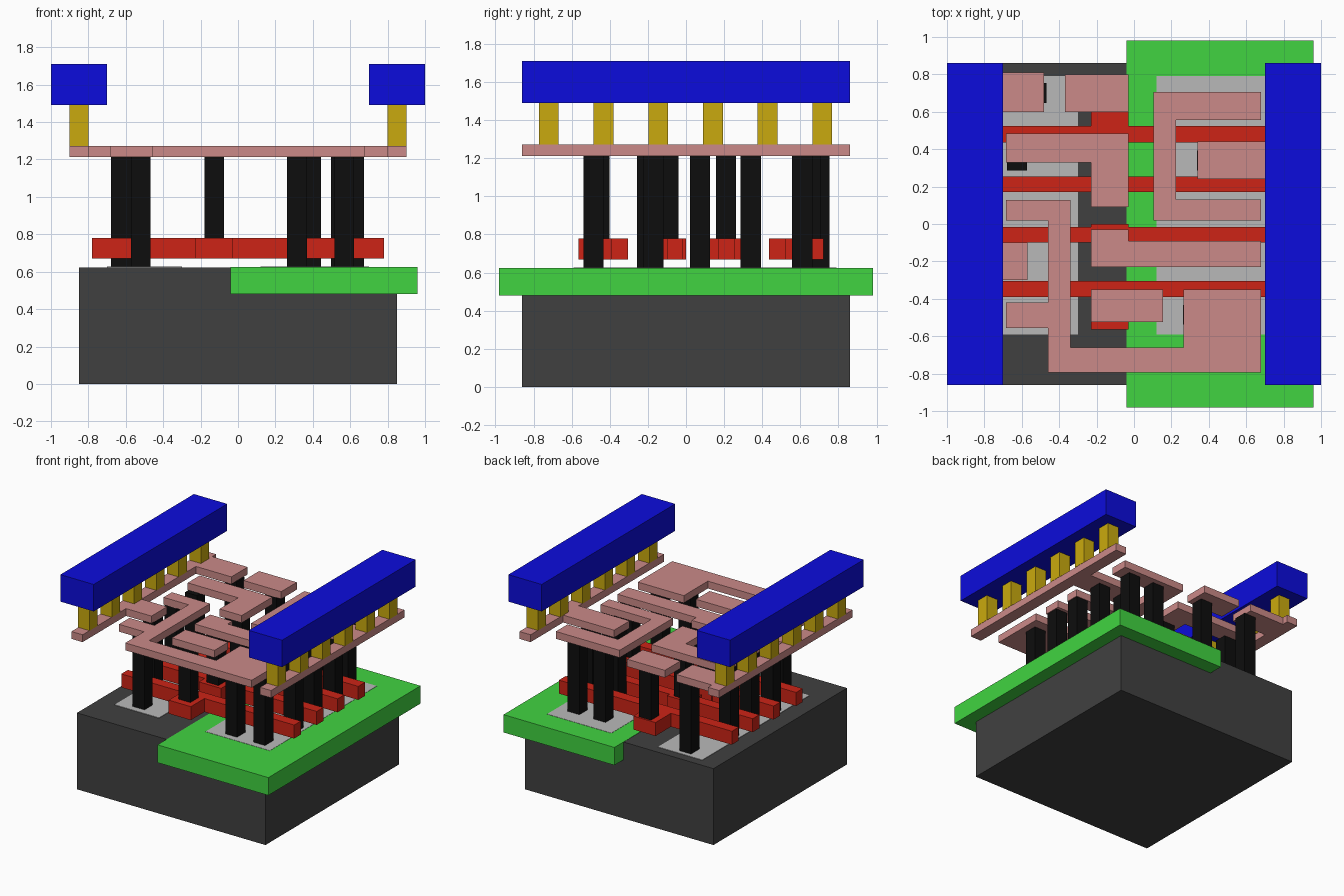
import bpy, bmesh


def material(name, r, g, b):
    # 8-bit display colour converted to linear
    m = bpy.data.materials.new(name)
    m.diffuse_color = [((c / 255 + 0.055) / 1.055) ** 2.4 for c in (r, g, b)] + [1]
    return m


SUBSTRATE = material("dark_grey", 64, 64, 64)
WELL = material("green", 65, 212, 65)
DIFFUSION = material("light_grey", 185, 185, 185)
POLY = material("red", 205, 36, 22)
CONTACT = material("black", 13, 13, 13)
METAL = material("pink", 203, 138, 136)
VIA = material("yellow", 202, 170, 14)
RAIL = material("blue", 12, 12, 220)


def prism(name, outline, z0, z1, mat):
    """Extrude a flat outline from z0 up to z1."""
    bm = bmesh.new()
    face = bm.faces.new([bm.verts.new((x, y, z0)) for x, y in outline])
    new = bmesh.ops.extrude_face_region(bm, geom=[face])["geom"]
    top = [v for v in new if isinstance(v, bmesh.types.BMVert)]
    bmesh.ops.translate(bm, verts=top, vec=(0, 0, z1 - z0))
    bmesh.ops.recalc_face_normals(bm, faces=bm.faces)
    mesh = bpy.data.meshes.new(name)
    bm.to_mesh(mesh)
    bm.free()
    mesh.materials.append(mat)
    ob = bpy.data.objects.new(name, mesh)
    bpy.context.collection.objects.link(ob)
    return ob


def box(name, x0, x1, y0, y1, z0, z1, mat):
    return prism(name, [(x0, y0), (x1, y0), (x1, y1), (x0, y1)], z0, z1, mat)


def column(name, x, y, z0, z1, mat, w=0.106):
    return box(name, x - w / 2, x + w / 2, y - w / 2, y + w / 2, z0, z1, mat)


# Substrate, well and the two diffusion regions (tops nearly flush)
box("substrate", -0.85, 0.85, -0.86, 0.86, 0, 0.623, SUBSTRATE)
box("well", -0.04, 0.96, -0.98, 0.98, 0.48, 0.625, WELL)
box("diffusion_left", -0.70, -0.30, -0.59, 0.79, 0.55, 0.627, DIFFUSION)
box("diffusion_right", 0.12, 0.70, -0.59, 0.79, 0.55, 0.627, DIFFUSION)

# Gate strips, each with a square landing pad
for y0, y1, p0, p1 in [(-0.39, -0.305, -0.565, -0.305), (-0.10, -0.015, -0.175, 0.0),
                       (0.17, 0.255, 0.125, 0.288), (0.435, 0.523, 0.435, 0.722)]:
    outline = [(-0.78, y0), (-0.23, y0), (-0.23, p0), (-0.03, p0), (-0.03, y0), (0.78, y0),
               (0.78, y1), (-0.03, y1), (-0.03, p1), (-0.23, p1), (-0.23, y1), (-0.78, y1)]
    outline = [p for i, p in enumerate(outline) if p != outline[i - 1]]
    # drop points lying on a straight edge where the pad is flush with the strip
    if p0 == y0:
        outline = [p for p in outline if not (p[1] == y0 and abs(p[0]) < 0.5)]
    if p1 == y1:
        outline = [p for p in outline if not (p[1] == y1 and abs(p[0]) < 0.5)]
    prism("gate", outline, 0.67, 0.78, POLY)

# Contacts down to the diffusion, then contacts down to the gate pads
for x, y in [(-0.52, 0.70), (-0.625, 0.34), (-0.625, 0.073), (-0.625, -0.205), (-0.52, -0.485),
             (0.315, 0.61), (0.55, 0.61), (0.39, 0.34), (0.62, 0.34), (0.62, 0.073),
             (0.62, -0.17), (0.315, -0.485), (0.568, -0.485)]:
    column("contact", x, y, 0.62, 1.215, CONTACT)
for y in (-0.455, -0.093, 0.21, 0.655):
    column("gate_contact", -0.127, y, 0.78, 1.215, CONTACT)

# Metal wiring outlines
wires = {
    "left_supply_wire": [(-0.90, -0.86), (-0.80, -0.86), (-0.80, -0.30), (-0.57, -0.30),
                         (-0.57, -0.10), (-0.80, -0.10), (-0.80, 0.60), (-0.48, 0.60),
                         (-0.48, 0.81), (-0.80, 0.81), (-0.80, 0.86), (-0.90, 0.86)],
    "right_supply_wire": [(0.90, -0.86), (0.90, 0.86), (0.80, 0.86), (0.80, 0.44),
                          (0.34, 0.44), (0.34, 0.24), (0.80, 0.24), (0.80, -0.86)],
    "back_pad": [(-0.37, 0.60), (-0.03, 0.60), (-0.03, 0.80), (-0.37, 0.80)],
    "front_pad": [(-0.23, -0.525), (0.155, -0.525), (0.155, -0.35), (-0.23, -0.35)],
    "hook_wire": [(-0.685, 0.33), (-0.23, 0.33), (-0.23, 0.09), (-0.03, 0.09),
                  (-0.03, 0.485), (-0.685, 0.485)],
    "bracket_wire": [(0.105, 0.02), (0.68, 0.02), (0.68, 0.13), (0.225, 0.13),
                     (0.225, 0.555), (0.68, 0.555), (0.68, 0.705), (0.105, 0.705)],
    "bar_wire": [(-0.23, -0.23), (0.68, -0.23), (0.68, -0.09), (-0.03, -0.09),
                 (-0.03, -0.03), (-0.23, -0.03)],
    "long_wire": [(-0.46, -0.795), (0.68, -0.795), (0.68, -0.35), (0.265, -0.35),
                  (0.265, -0.66), (-0.34, -0.66), (-0.34, 0.127), (-0.685, 0.127),
                  (-0.685, 0.02), (-0.46, 0.02), (-0.46, -0.42), (-0.685, -0.42),
                  (-0.685, -0.555), (-0.46, -0.555)],
}
for name, outline in wires.items():
    prism(name, outline, 1.213, 1.273, METAL)

# Supply rails on rows of vias, mirrored left and right
for s, side in ((-1, "left"), (1, "right")):
    box(side + "_rail", s * 0.85 - 0.15, s * 0.85 + 0.15, -0.86, 0.86, 1.49, 1.71, RAIL)
    for i in range(6):
        column(side + "_via", s * 0.85, -0.72 + i * 0.287, 1.273, 1.49, VIA, 0.104)
